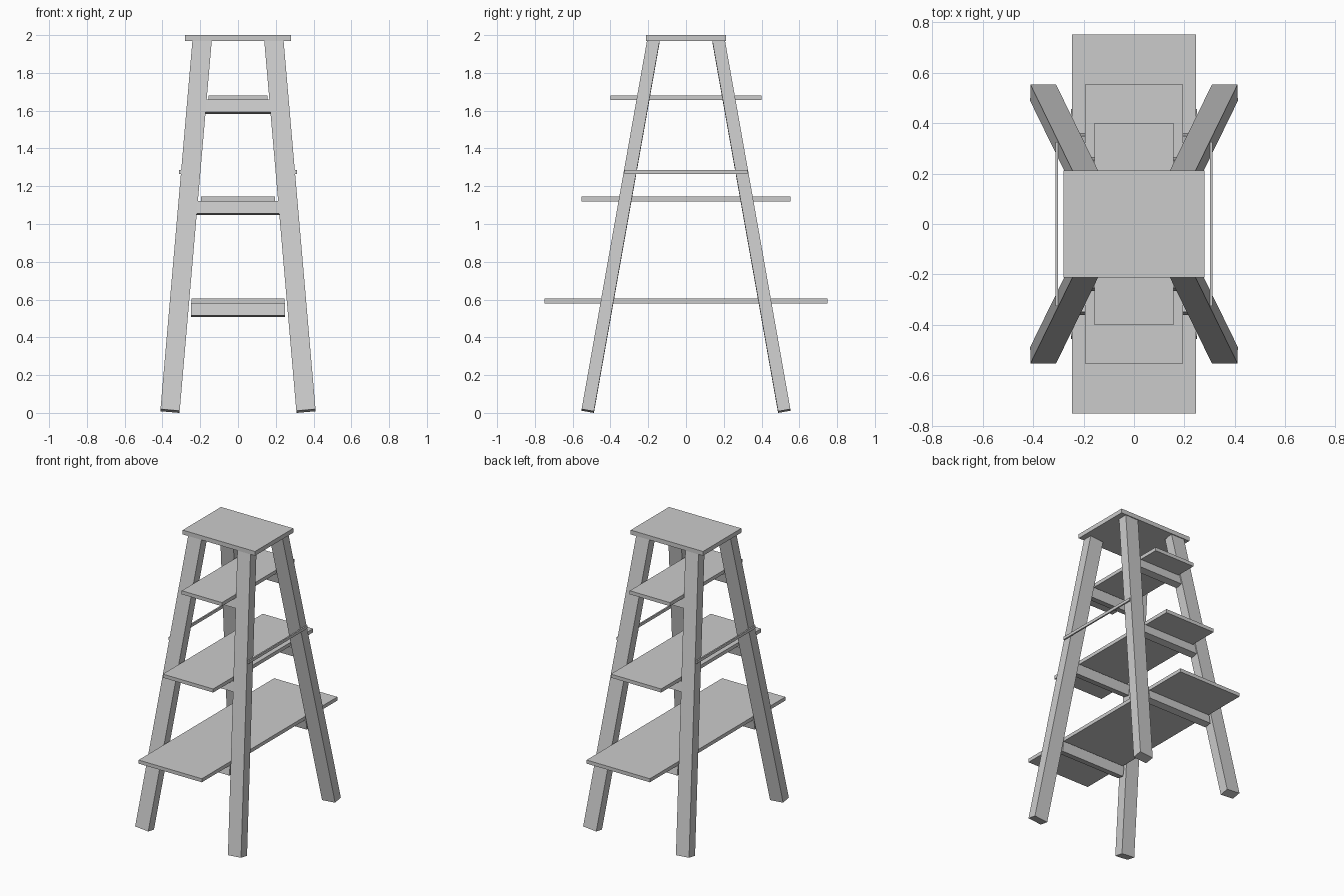
import bpy
import bmesh
from mathutils import Vector, Matrix

if "Cube" in bpy.data.objects:
    bpy.data.objects.remove(bpy.data.objects["Cube"])

# Leg centreline (mirrored into four corners)
FOOT = Vector((0.36, 0.52, 0.01))
HEAD = Vector((0.19, 0.172, 1.972))


def box(name, size, matrix):
    bm = bmesh.new()
    bmesh.ops.create_cube(bm, size=1.0, matrix=matrix @ Matrix.Diagonal((*size, 1)))
    mesh = bpy.data.meshes.new(name)
    bm.to_mesh(mesh)
    bm.free()
    obj = bpy.data.objects.new(name, mesh)
    bpy.context.collection.objects.link(obj)
    return obj


def flat_box(name, size, centre):
    return box(name, size, Matrix.Translation(centre))


def slanted(name, size, centre, direction):
    # Box whose local z follows the direction, local x stays in the xz plane
    z = direction.normalized()
    x = Vector((0, 1, 0)).cross(z).normalized()
    y = z.cross(x)
    rot = Matrix((x, y, z)).transposed().to_4x4()
    return box(name, size, Matrix.Translation(centre) @ rot)


# Top platform
flat_box("top_platform", (0.56, 0.424, 0.03), (0, 0, 1.985))

# Four splayed legs
for sx, xname in ((-1, "left"), (1, "right")):
    for sy, yname in ((-1, "front"), (1, "back")):
        s = Vector((sx, sy, 1))
        foot, head = FOOT * s, HEAD * s
        slanted(f"{yname}_{xname}_leg", (0.102, 0.066, (head - foot).length),
                (foot + head) / 2, head - foot)

# Shelves running through the frame, with tilted rails under each
for level, half_x, half_y, z, rail_x in (("lower", 0.245, 0.75, 0.592, 0.25),
                                         ("middle", 0.195, 0.553, 1.132, 0.22),
                                         ("upper", 0.156, 0.40, 1.668, 0.173)):
    flat_box(f"{level}_shelf", (2 * half_x, 2 * half_y, 0.025), (0, 0, z))
    rail_z = z - 0.047
    y = FOOT.lerp(HEAD, (rail_z - FOOT.z) / (HEAD.z - FOOT.z)).y
    for sy, yname in ((-1, "front"), (1, "back")):
        slope = Vector((0, sy * (HEAD.y - FOOT.y), HEAD.z - FOOT.z))
        slanted(f"{level}_{yname}_rail", (2 * rail_x, 0.05, 0.068),
                (0, sy * y, rail_z), slope)

# Spreader bars on the outside of the legs
for sx, xname in ((-1, "left"), (1, "right")):
    flat_box(f"{xname}_spreader_bar", (0.01, 0.65, 0.02), (sx * 0.307, 0, 1.275))
